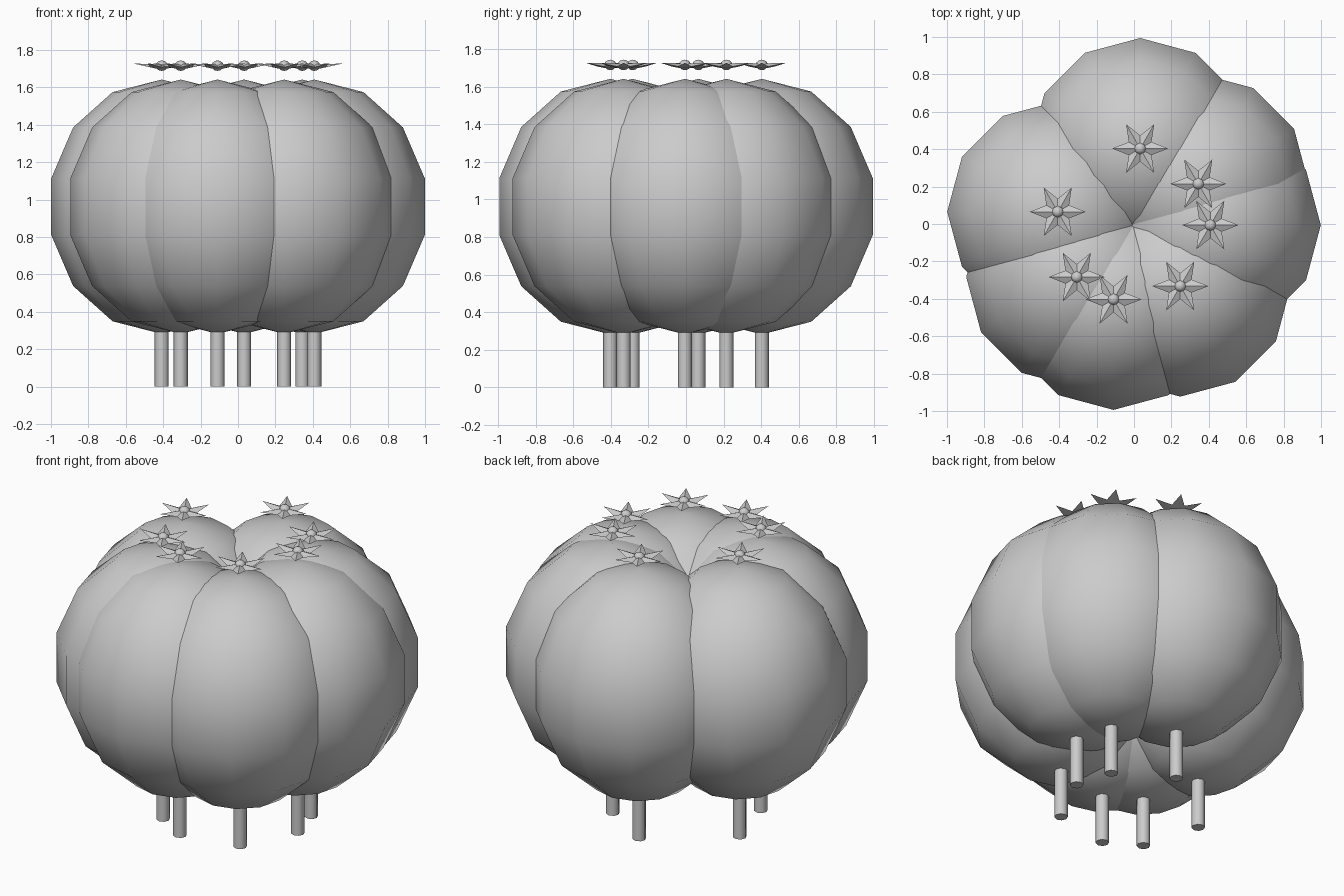
import bpy, bmesh, math
from mathutils import Matrix, Vector

if "Cube" in bpy.data.objects:
    bpy.data.objects.remove(bpy.data.objects["Cube"])

COUNT = 7
GOLDEN = math.radians(-137.5)     # spiral spacing between the plants
RING = 0.411                      # distance of each plant from the middle
OFFSET = Vector((-0.003, -0.006, 0))

grey = bpy.data.materials.new("plain grey")
grey.diffuse_color = (0.6, 0.6, 0.6, 1)
grey.use_nodes = True
grey.node_tree.nodes["Principled BSDF"].inputs["Base Color"].default_value = grey.diffuse_color


def add_object(name, bm, location, smooth_angle=None):
    bmesh.ops.recalc_face_normals(bm, faces=bm.faces[:])
    mesh = bpy.data.meshes.new(name)
    bm.to_mesh(mesh)
    bm.free()
    mesh.materials.append(grey)
    obj = bpy.data.objects.new(name, mesh)
    obj.location = location
    bpy.context.collection.objects.link(obj)
    if smooth_angle:
        bpy.ops.object.select_all(action='DESELECT')
        obj.select_set(True)
        bpy.context.view_layer.objects.active = obj
        bpy.ops.object.shade_smooth_by_angle(angle=math.radians(smooth_angle))
    return obj


def ball(segments, rings, radius, height):
    bm = bmesh.new()
    bmesh.ops.create_uvsphere(bm, u_segments=segments, v_segments=rings, radius=1,
                              matrix=Matrix.Diagonal((radius, radius, height, 1)))
    return bm


def stem():
    bm = bmesh.new()
    bmesh.ops.create_cone(bm, cap_ends=True, segments=8, radius1=0.0375,
                          radius2=0.0375, depth=0.4,
                          matrix=Matrix.Translation((0, 0, 0.2)))
    return bm


def star(petals=6, tip=0.15, notch=0.07):
    # ridged star: high petal ridges, low notches, pointed underside
    bm = bmesh.new()
    top = bm.verts.new((0, 0, 0.008))
    bottom = bm.verts.new((0, 0, -0.022))
    rim = []
    for k in range(petals * 2):
        a = math.pi * k / petals
        r, z = (tip, 0.011) if k % 2 == 0 else (notch, -0.008)
        rim.append(bm.verts.new((r * math.cos(a), r * math.sin(a), z)))
    for k, v in enumerate(rim):
        w = rim[(k + 1) % len(rim)]
        bm.faces.new((top, v, w))
        bm.faces.new((bottom, w, v))
    return bm


for i in range(COUNT):
    a = i * GOLDEN
    spot = OFFSET + Vector((RING * math.cos(a), RING * math.sin(a), 0))
    add_object(f"stem_{i + 1}", stem(), spot, 50)
    add_object(f"body_{i + 1}", ball(12, 7, 0.606, 0.68), spot + Vector((0, 0, 0.962)), 60)
    add_object(f"petals_{i + 1}", star(), spot + Vector((0, 0, 1.716)))
    add_object(f"flower_centre_{i + 1}", ball(8, 6, 0.032, 0.028), spot + Vector((0, 0, 1.716)), 60)
